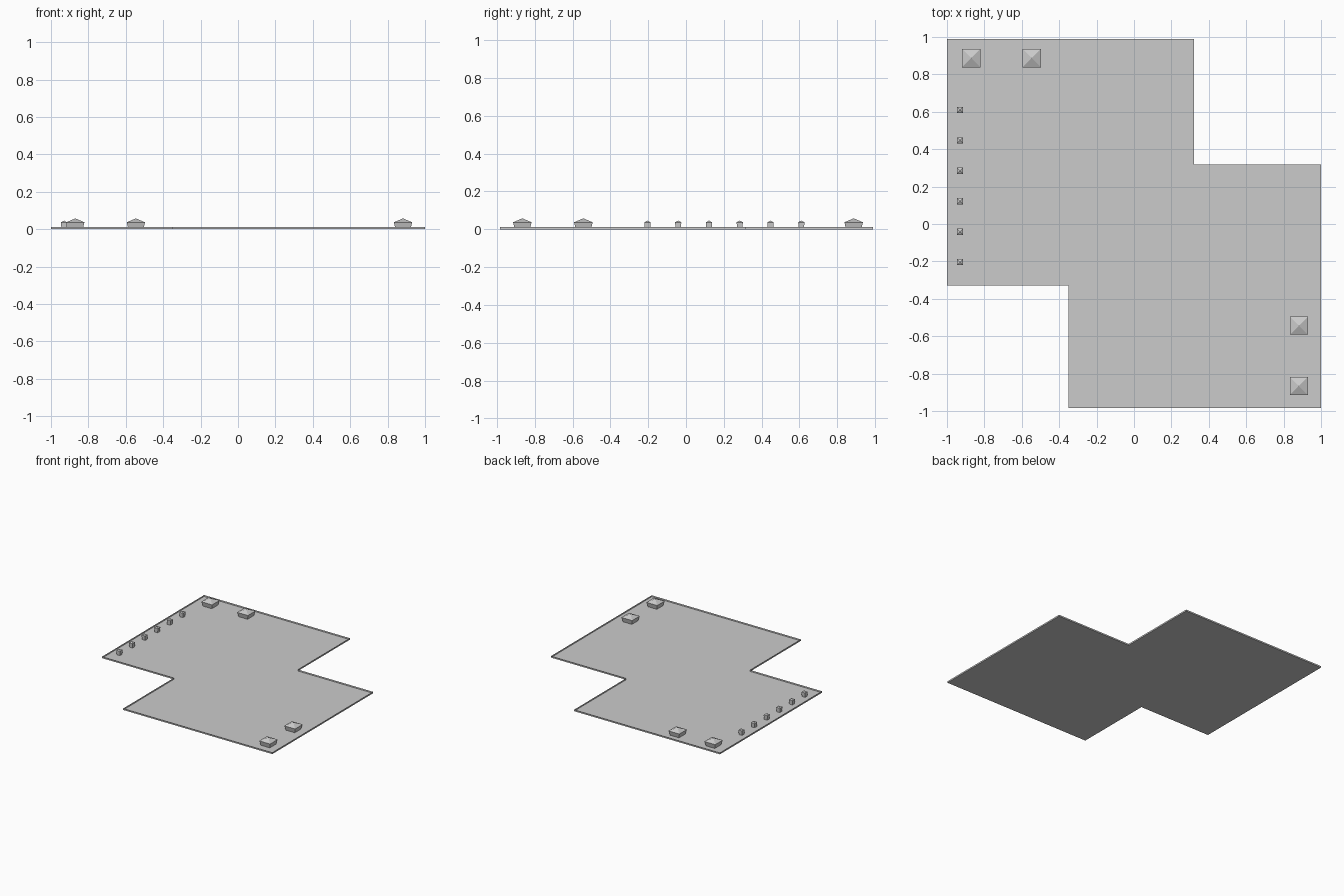
import bpy, bmesh

if "Cube" in bpy.data.objects:
    bpy.data.objects.remove(bpy.data.objects["Cube"])

def make_object(name, bm):
    bmesh.ops.recalc_face_normals(bm, faces=bm.faces)
    mesh = bpy.data.meshes.new(name)
    bm.to_mesh(mesh)
    bm.free()
    obj = bpy.data.objects.new(name, mesh)
    bpy.context.collection.objects.link(obj)
    return obj

# Stepped floor with a paper-thin raised border
outline = [(-1, .99), (-1, -.33), (-.35, -.33), (-.35, -.985),
           (1, -.985), (1, .318), (.32, .318), (.32, .99)]
RIM = .012
bm = bmesh.new()
low = [bm.verts.new((x, y, 0)) for x, y in outline]
high = [bm.verts.new((x, y, RIM)) for x, y in outline]
bm.faces.new(low)
n = len(outline)
for i in range(n):
    j = (i + 1) % n
    bm.faces.new((low[i], low[j], high[j], high[i]))
tray = make_object("floor_tray", bm)
# Floor faces up
if tray.data.polygons[0].normal.z < 0:
    tray.data.flip_normals()

def stud(name, x, y, base, top, eave, peak):
    """Square block flaring to the eave, capped by a low pyramid."""
    bm = bmesh.new()
    corners = [(-1, -1), (1, -1), (1, 1), (-1, 1)]
    a = [bm.verts.new((cx * base, cy * base, 0)) for cx, cy in corners]
    b = [bm.verts.new((cx * top, cy * top, eave)) for cx, cy in corners]
    tip = bm.verts.new((0, 0, peak))
    bm.faces.new(a)
    for i in range(4):
        j = (i + 1) % 4
        bm.faces.new((a[i], a[j], b[j], b[i]))
        bm.faces.new((b[i], b[j], tip))
    make_object(name, bm).location = (x, y, 0)

# Large pyramid-topped studs at opposite corners
for i, (x, y) in enumerate([(-.87, .887), (-.546, .887), (.882, -.543), (.882, -.866)]):
    stud(f"large_stud_{i + 1}", x, y, .040, .049, .037, .058)

# Row of small studs along the left edge
for i in range(6):
    stud(f"small_stud_{i + 1}", -.93, .61 - i * .1628, .014, .0165, .037, .046)
